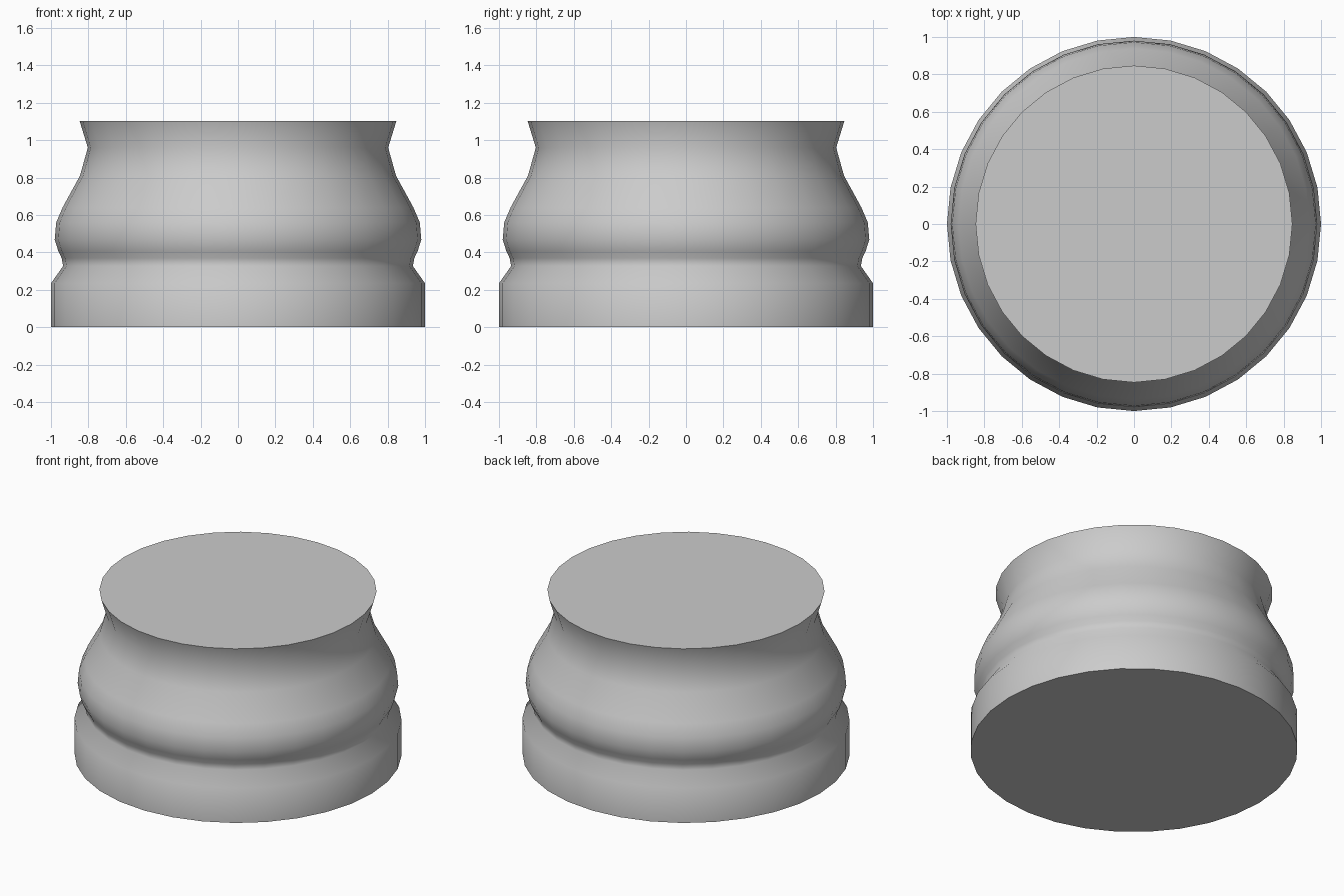
import bpy, bmesh, math

if "Cube" in bpy.data.objects:
    bpy.data.objects.remove(bpy.data.objects["Cube"])

SIDES = 32

# Outer profile (radius, height), bottom to top
profile = [(1.0, 0.0), (1.0, 0.235), (0.935, 0.327), (0.943, 0.37), (0.96, 0.405),
           (0.98, 0.468), (0.972, 0.56), (0.938, 0.64), (0.845, 0.81),
           (0.803, 0.96), (0.847, 1.103)]

# Turned body, closed by flat caps
bm = bmesh.new()
rings = [[bm.verts.new((r * math.cos(2 * math.pi * i / SIDES),
                        r * math.sin(2 * math.pi * i / SIDES), z))
          for i in range(SIDES)] for r, z in profile]
for low, high in zip(rings, rings[1:]):
    for i in range(SIDES):
        j = (i + 1) % SIDES
        bm.faces.new((low[i], low[j], high[j], high[i]))
bm.faces.new(rings[0][::-1])
bm.faces.new(rings[-1])

mesh = bpy.data.meshes.new("turned_base")
bm.to_mesh(mesh)
bm.free()
base = bpy.data.objects.new("turned_base", mesh)
bpy.context.collection.objects.link(base)

# Smooth sides, crisp cap rims
bpy.context.view_layer.objects.active = base
base.select_set(True)
bpy.ops.object.shade_smooth_by_angle(angle=math.radians(60))
